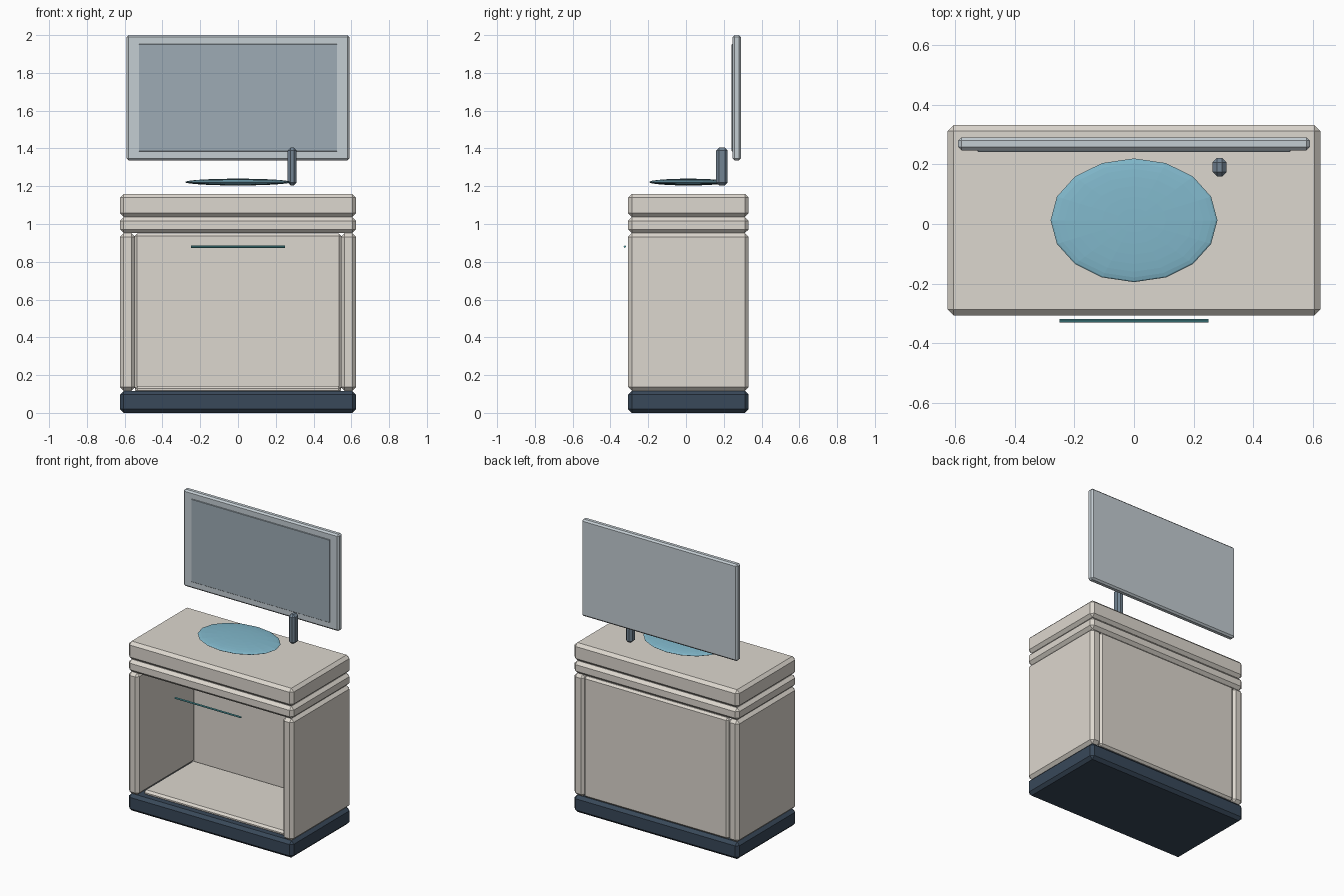
import bpy, bmesh
from math import pi
from mathutils import Matrix

if "Cube" in bpy.data.objects:
    bpy.data.objects.remove(bpy.data.objects["Cube"])


def material(name, rgb):
    m = bpy.data.materials.new(name)
    m.diffuse_color = (*rgb, 1)
    m.use_nodes = True
    m.node_tree.nodes["Principled BSDF"].inputs["Base Color"].default_value = m.diffuse_color
    return m


CREAM = material("cream", (0.72, 0.68, 0.62))
NAVY = material("navy", (0.04, 0.065, 0.10))
WATER = material("basin_blue", (0.22, 0.48, 0.60))
FRAME = material("pale_steel", (0.55, 0.61, 0.65))
GLASS = material("glass_grey", (0.34, 0.41, 0.46))
STEEL = material("dark_steel", (0.17, 0.23, 0.29))
TEAL = material("teal", (0.10, 0.42, 0.46))


def finish(name, bm, mat):
    mesh = bpy.data.meshes.new(name)
    bm.to_mesh(mesh)
    bm.free()
    mesh.materials.append(mat)
    ob = bpy.data.objects.new(name, mesh)
    bpy.context.collection.objects.link(ob)
    return ob


def box(name, x, y, z, mat, bevel=0.02):
    """Chamfered box from (min, max) ranges."""
    bm = bmesh.new()
    size = [r[1] - r[0] for r in (x, y, z)]
    mid = [(r[0] + r[1]) / 2 for r in (x, y, z)]
    bmesh.ops.create_cube(bm, size=1, matrix=Matrix.Translation(mid) @ Matrix.Diagonal((*size, 1)))
    if bevel:
        bmesh.ops.bevel(bm, geom=bm.edges[:], offset=bevel, segments=1, affect='EDGES')
    return finish(name, bm, mat)


W, DEPTH = (-0.625, 0.625), (-0.307, 0.332)

# Cabinet body
box("plinth", W, DEPTH, (0, 0.117), NAVY)
for side, x in (("left", (-0.625, -0.545)), ("right", (0.545, 0.625))):
    box(side + "_side_panel", x, DEPTH, (0.117, 0.952), CREAM)
box("back_panel", (-0.548, 0.548), (0.285, 0.328), (0.12, 0.95), CREAM, 0.014)
box("cabinet_floor", (-0.545, 0.545), (-0.25, 0.29), (0.105, 0.142), CREAM, 0.014)
box("top_rail", W, DEPTH, (0.952, 1.036), CREAM)
box("countertop", W, DEPTH, (1.038, 1.16), CREAM)

# Shallow lens-shaped basin
bm = bmesh.new()
bmesh.ops.create_uvsphere(bm, u_segments=16, v_segments=16, radius=1,
                          matrix=Matrix.Translation((0, 0.0125, 1.222)) @ Matrix.Diagonal((0.28, 0.2075, 0.018, 1)))
finish("basin", bm, WATER)

# Tap post
box("tap_post", (0.263, 0.311), (0.16, 0.221), (1.204, 1.405), STEEL, 0.015)

# Mirror
box("mirror_frame", (-0.59, 0.59), (0.247, 0.291), (1.337, 2.0), FRAME, 0.011)
box("mirror_glass", (-0.525, 0.525), (0.242, 0.256), (1.385, 1.952), GLASS, 0.002)

# Towel rail
bm = bmesh.new()
bmesh.ops.create_cone(bm, cap_ends=True, segments=8, radius1=0.006, radius2=0.006, depth=0.5,
                      matrix=Matrix.Translation((0, -0.324, 0.88)) @ Matrix.Rotation(pi / 2, 4, 'Y'))
finish("towel_rail", bm, TEAL)
